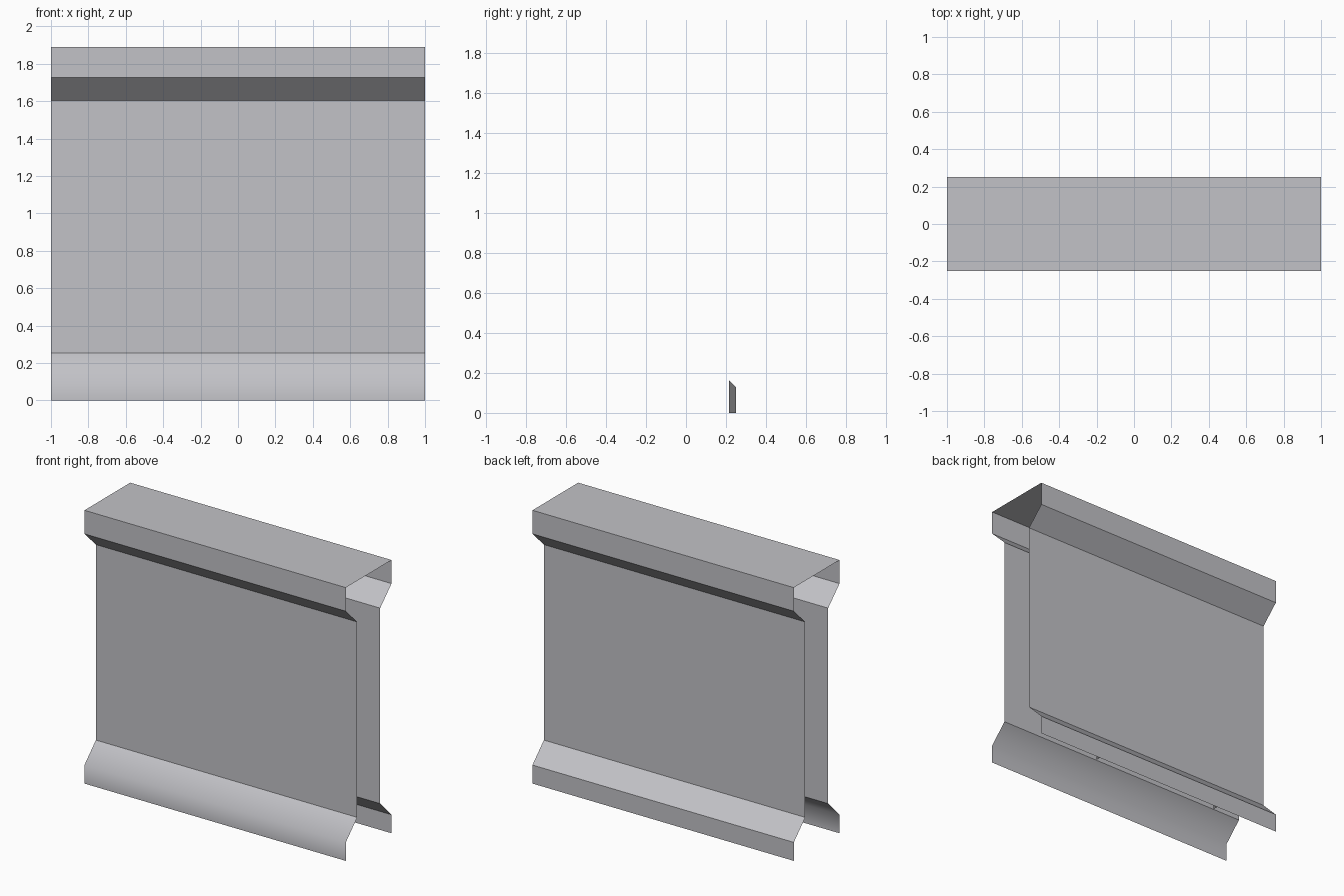
import bpy

if "Cube" in bpy.data.objects:
    bpy.data.objects.remove(bpy.data.objects["Cube"])


def material(name, color):
    m = bpy.data.materials.new(name)
    m.diffuse_color = (*color, 1)
    m.use_nodes = True
    m.node_tree.nodes["Principled BSDF"].inputs["Base Color"].default_value = m.diffuse_color
    return m


GREY = material("light grey", (0.54, 0.54, 0.57))
DARK = material("dark grey", (0.17, 0.17, 0.175))


def add_mesh(name, verts, faces, mat):
    me = bpy.data.meshes.new(name)
    me.from_pydata(verts, [], faces)
    me.materials.append(mat)
    ob = bpy.data.objects.new(name, me)
    bpy.context.collection.objects.link(ob)
    return ob


def extrude(name, profile, half, mat):
    """Sweep an open (y, z) profile along x as a thin sheet."""
    verts = [(x, y, z) for y, z in profile for x in (-half, half)]
    faces = [(2 * i, 2 * i + 1, 2 * i + 3, 2 * i + 2) for i in range(len(profile) - 1)]
    return add_mesh(name, verts, faces, mat)


OUT, IN = 0.25, 0.125                      # half depths of the rims and the wall
skirt = [(OUT, 0), (OUT, 0.128), (IN, 0.253)]
upper = [(IN, 0.253), (IN, 1.605), (OUT, 1.727), (OUT, 1.89)]


def front(points):
    return [(-y, z) for y, z in points]


# Wall panels and top cap, open at both ends
extrude("wall_shell", front(upper) + upper[::-1], 1, GREY)

# Flared skirts: soft-shaded at the front, flat at the back
front_skirt = extrude("front_skirt", front(skirt), 1, GREY)
front_skirt.data.shade_smooth()
extrude("back_skirt", skirt[::-1], 1, GREY)

# Two small gusset plates inside the back skirt
section = [(0.214, 0), (OUT, 0), (OUT, 0.128), (0.214, 0.163)]
for side, x in (("right", 0.5), ("left", -0.5)):
    face = (0, 1, 2, 3) if x > 0 else (3, 2, 1, 0)
    add_mesh(side + "_gusset", [(x, y, z) for y, z in section], [face], DARK)
